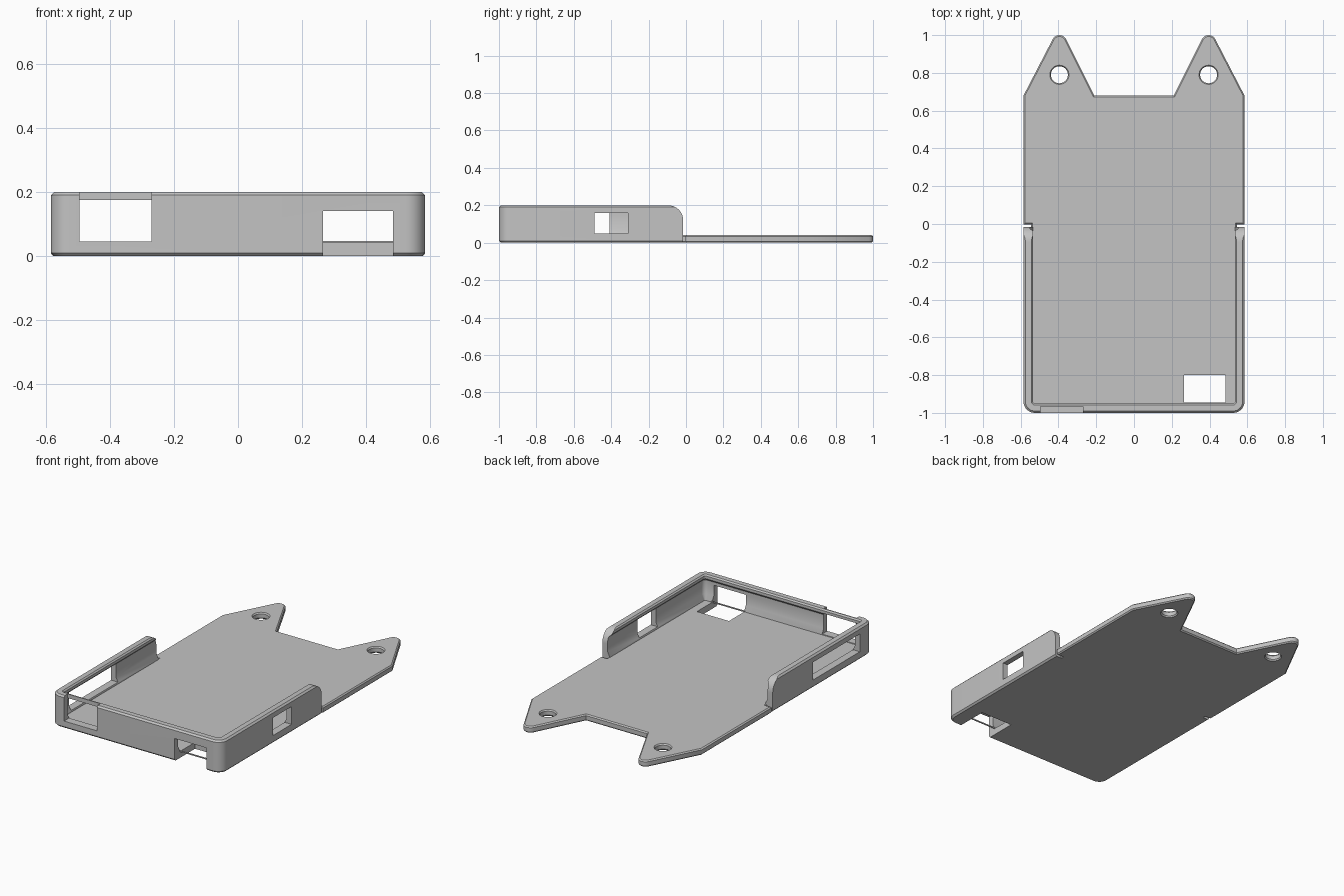
import bpy, bmesh, math
from mathutils import Vector

if "Cube" in bpy.data.objects:
    bpy.data.objects.remove(bpy.data.objects["Cube"])

grey = bpy.data.materials.new("plain_grey")
grey.diffuse_color = (0.55, 0.55, 0.55, 1)
grey.use_nodes = True
grey.node_tree.nodes["Principled BSDF"].inputs["Base Color"].default_value = grey.diffuse_color


def loft(name, rings):
    """Skin a list of closed rings and cap both ends."""
    bm = bmesh.new()
    vs = [[bm.verts.new(p) for p in r] for r in rings]
    n = len(rings[0])
    for a, b in zip(vs, vs[1:]):
        for i in range(n):
            j = (i + 1) % n
            bm.faces.new((a[i], a[j], b[j], b[i]))
    bm.faces.new(vs[0][::-1])
    bm.faces.new(vs[-1])
    bmesh.ops.recalc_face_normals(bm, faces=bm.faces)
    me = bpy.data.meshes.new(name)
    bm.to_mesh(me)
    bm.free()
    ob = bpy.data.objects.new(name, me)
    bpy.context.collection.objects.link(ob)
    me.materials.append(grey)
    return ob


def box(name, x0, x1, y0, y1, z0, z1):
    ring = [(x0, y0), (x1, y0), (x1, y1), (x0, y1)]
    return loft(name, [[(x, y, z) for x, y in ring] for z in (z0, z1)])


def cut(ob, cutters):
    """Subtract cutters, then delete them."""
    bpy.context.view_layer.objects.active = ob
    for c in cutters:
        c.hide_render = True
        m = ob.modifiers.new("cut", 'BOOLEAN')
        m.operation, m.solver, m.object = 'DIFFERENCE', 'EXACT', c
        bpy.ops.object.modifier_apply(modifier=m.name)
        bpy.data.objects.remove(c)


def smooth(ob):
    bpy.ops.object.select_all(action='DESELECT')
    ob.select_set(True)
    bpy.context.view_layer.objects.active = ob
    bpy.ops.object.shade_smooth_by_angle(angle=math.radians(30))


def arc(cx, cy, r, a0, a1, n):
    angles = [math.radians(a0 + (a1 - a0) * i / n) for i in range(n + 1)]
    return [(cx + r * math.cos(a), cy + r * math.sin(a)) for a in angles]


def inset(pts, d):
    """Move a counter-clockwise outline inwards by d."""
    out = []
    for i, p in enumerate(pts):
        p, a, b = Vector(p), Vector(pts[i - 1]), Vector(pts[(i + 1) % len(pts)])
        u, v = (p - a).normalized(), (b - p).normalized()
        n1, n2 = Vector((-u.y, u.x)), Vector((-v.y, v.x))
        out.append(p + (n1 + n2) * (d / (1 + n1.dot(n2))))
    return out


# Floor plate with two rounded ears, narrower where the walls stand
right = arc(0.525, -0.94, 0.02, -90, 0, 4)
right += [(0.545, -0.003), (0.585, -0.003), (0.585, 0.68)]
right += arc(0.395, 0.96, 0.04, 27, 153, 10) + [(0.21, 0.68)]
outline = right + [(-x, y) for x, y in reversed(right)]
floor = loft("floor_plate", [[(p[0], p[1], z) for p in inset(outline, d)]
                             for d, z in ((0.007, 0), (0, 0.007), (0, 0.033), (0.007, 0.04))])

# Chamfered ear holes and the floor opening
holes = []
for s in (-1, 1):
    holes.append(loft("ear_hole_cutter", [
        [(x, y, z) for x, y in arc(s * 0.395, 0.79, r, 0, 348.75, 31)]
        for r, z in ((0.058, -0.01), (0.045, 0.008), (0.045, 0.032), (0.058, 0.05))]))
holes.append(box("floor_opening_cutter", 0.265, 0.485, -1.1, -0.80, -0.1, 0.1))
cut(floor, holes)
smooth(floor)

# U-shaped wall: profile of (inset, height) with a foot and an overhanging lip
profile = [(0.01, 0), (0, 0.01), (0, 0.19), (0.01, 0.2), (0.042, 0.2), (0.05, 0.192),
           (0.05, 0.175), (0.035, 0.16), (0.035, 0.075), (0.05, 0.045), (0.05, 0)]
stations = [(0.525, -0.015, 0)]
stations += [(0.525, -0.94, -90 * i / 8) for i in range(9)]
stations += [(-0.525, -0.94, -90 - 90 * i / 8) for i in range(9)]
stations += [(-0.525, -0.015, -180)]
rings = []
for cx, cy, a in stations:
    c, s = math.cos(math.radians(a)), math.sin(math.radians(a))
    rings.append([(cx + c * (0.06 - d), cy + s * (0.06 - d), z) for d, z in profile])
wall = loft("surrounding_wall", rings)

# Rounded upper ends of the side walls
corner = arc(-0.095, 0.12, 0.08, 0, 90, 10) + [(-0.095, 0.3), (0.1, 0.3), (0.1, 0.12)]
cutters = [loft("wall_end_cutter", [[(x, y, z) for y, z in corner] for x in (-0.8, 0.8)])]

# Wall openings
cutters += [
    box("front_left_window_cutter", -0.495, -0.27, -1.1, -0.9, 0.045, 0.175),
    box("front_left_recess_cutter", -0.495, -0.27, -1.1, -0.965, 0.045, 0.3),
    box("front_right_window_cutter", 0.265, 0.485, -1.1, -0.9, -0.1, 0.14),
    box("right_window_cutter", 0.5, 0.7, -0.49, -0.31, 0.05, 0.16),
    box("left_slot_cutter", -0.7, -0.5, -0.87, -0.41, 0.05, 0.16),
]
cut(wall, cutters)
smooth(wall)

# Thin rail bridging the front of the floor opening
box("front_rail", 0.26, 0.49, -0.952, -0.946, 0.04, 0.047)
